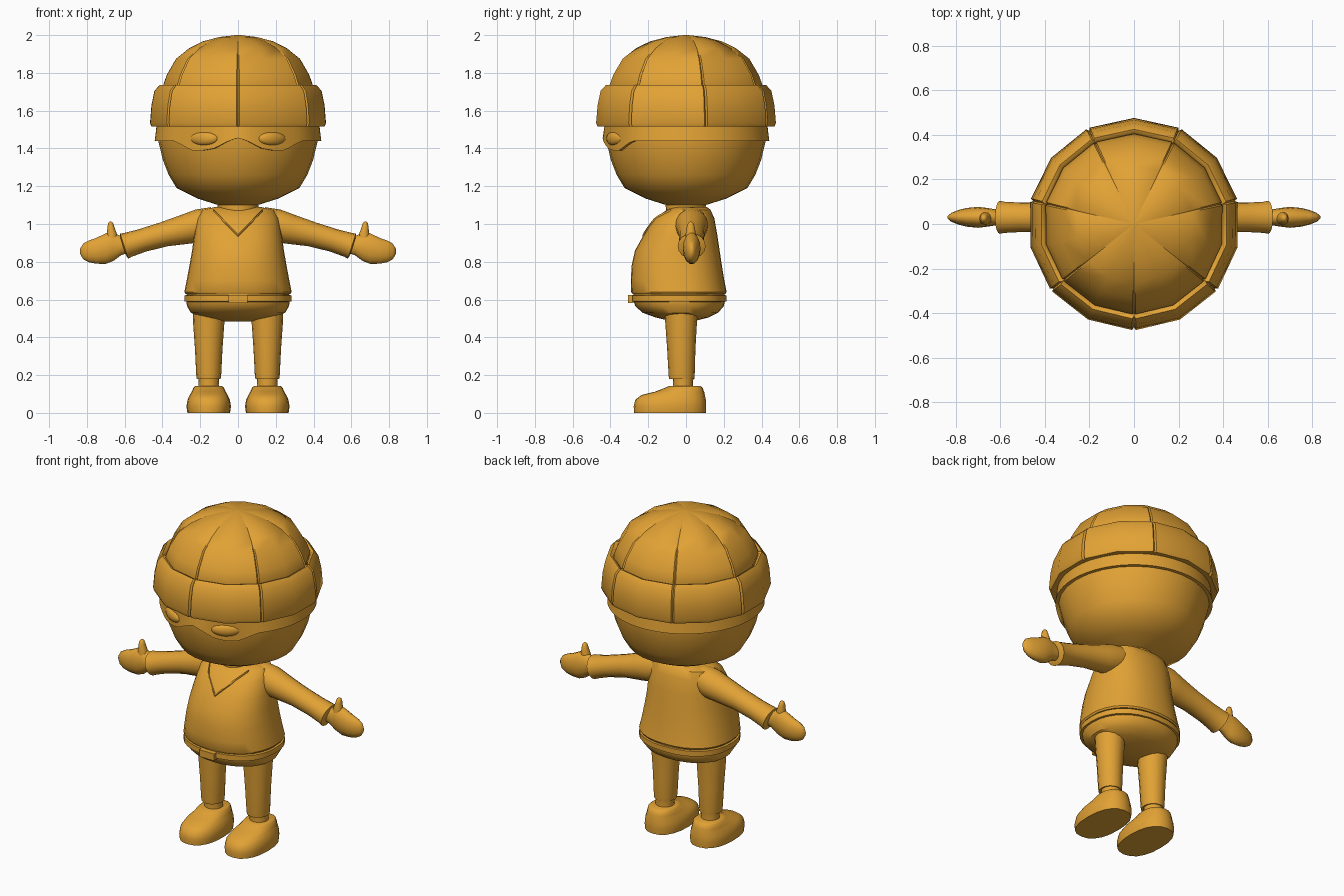
import bpy, bmesh, math
from mathutils import Vector

mat = bpy.data.materials.new("golden_orange")
mat.diffuse_color = (0.76, 0.36, 0.035, 1)


def finish(name, bm, angle=35):
    bmesh.ops.recalc_face_normals(bm, faces=bm.faces)
    me = bpy.data.meshes.new(name)
    bm.to_mesh(me)
    bm.free()
    ob = bpy.data.objects.new(name, me)
    bpy.context.collection.objects.link(ob)
    me.materials.append(mat)
    bpy.ops.object.select_all(action='DESELECT')
    ob.select_set(True)
    bpy.context.view_layer.objects.active = ob
    bpy.ops.object.shade_smooth_by_angle(angle=math.radians(angle))
    return ob


def skin(name, rings, closed=False, angle=35):
    """Join rings of points; cap the ends, or join last to first."""
    bm = bmesh.new()
    rows = [[bm.verts.new(p) for p in r] for r in rings]
    n = len(rows[0])
    pairs = list(zip(rows, rows[1:])) + ([(rows[-1], rows[0])] if closed else [])
    for a, b in pairs:
        for i in range(n):
            j = (i + 1) % n
            bm.faces.new((a[i], a[j], b[j], b[i]))
    if not closed:
        bm.faces.new(rows[0])
        bm.faces.new(rows[-1])
    return finish(name, bm, angle)


def ring(c, u, v, n=20, e=1.0):
    c, u, v = Vector(c), Vector(u), Vector(v)
    pts = []
    for i in range(n):
        t = math.tau * i / n
        a, b = math.cos(t), math.sin(t)
        pts.append(c + u * math.copysign(abs(a) ** e, a) + v * math.copysign(abs(b) ** e, b))
    return pts


def stack(name, rows, cx=0, n=24, e=1.0, angle=35):
    """Rows of (z, half width, front y, back y)."""
    return skin(name, [ring((cx, (f + b) / 2, z), (w, 0, 0), (0, (b - f) / 2, 0), n, e)
                       for z, w, f, b in rows], angle=angle)


def panelled(name, prof, depth, closed):
    """Fourteen-sided lathe with seven sewn seams."""
    rings = []
    for r, z in prof:
        pts = []
        for k in range(14):
            t = -math.pi / 2 + math.tau * k / 14
            spots = [(-0.018, 0), (0, depth), (0.018, 0)] if k % 2 == 0 else [(0, 0)]
            for dt, d in spots:
                q = max(r - d * min(1, r / 0.3), 0.002)
                pts.append((q * math.cos(t + dt), q * math.sin(t + dt), z))
        rings.append(pts)
    return skin(name, rings, closed, angle=40)


# Knitted hat
panelled("hat_dome", [(0.40, 1.68), (0.405, 1.735), (0.385, 1.79), (0.335, 1.875),
                      (0.265, 1.93), (0.19, 1.967), (0.10, 1.99), (0.012, 2.0)], 0.008, False)
panelled("hat_brim", [(0.41, 1.52), (0.468, 1.515), (0.476, 1.535), (0.468, 1.63),
                      (0.452, 1.705), (0.425, 1.735), (0.412, 1.73), (0.395, 1.70)], 0.012, True)

# Head and neck
head = [(1.09, 0.07), (1.105, 0.12), (1.135, 0.215), (1.19, 0.325), (1.26, 0.367),
        (1.34, 0.398), (1.44, 0.422), (1.53, 0.422), (1.70, 0.40)]
stack("head", [(z, r, -r, r) for z, r in head], n=28, angle=50)
stack("neck", [(1.0, 0.11, -0.11, 0.11), (1.06, 0.105, -0.105, 0.10), (1.13, 0.11, -0.11, 0.11)])


# Eye mask wrapping round the head
def mask_edge(t):
    x = abs(0.43 * math.cos(t))
    if math.sin(t) > 0 or x > 0.32:
        return 1.44
    pts = [(0, 1.455), (0.05, 1.44), (0.12, 1.402), (0.18, 1.39), (0.25, 1.39), (0.28, 1.41), (0.33, 1.44)]
    for (xa, za), (xb, zb) in zip(pts, pts[1:]):
        if x <= xb:
            return za + (zb - za) * (x - xa) / (xb - xa)
    return 1.44


def mask_ring(r, top):
    pts = []
    for i in range(84):
        t = math.tau * i / 84
        z = 1.53 if top else mask_edge(t)
        q = r if top else r - max(0, 1.44 - z) * 0.25
        pts.append((q * math.cos(t), q * math.sin(t), z))
    return pts


skin("eye_mask", [mask_ring(0.39, False), mask_ring(0.441, False),
                  mask_ring(0.43, True), mask_ring(0.39, True)], True)

# Jumper body and trousers seat
torso = [(1.09, 0.12, -0.07, 0.11), (1.075, 0.19, -0.10, 0.13), (1.03, 0.215, -0.17, 0.15),
         (0.94, 0.232, -0.225, 0.166), (0.86, 0.243, -0.27, 0.178), (0.78, 0.257, -0.288, 0.19),
         (0.70, 0.272, -0.292, 0.203), (0.64, 0.284, -0.29, 0.215), (0.63, 0.278, -0.284, 0.21)]
stack("jumper", torso, n=32, e=0.88)
stack("trouser_seat", [(0.65, 0.268, -0.275, 0.20), (0.60, 0.275, -0.28, 0.208),
                       (0.565, 0.27, -0.268, 0.20), (0.53, 0.25, -0.23, 0.17),
                       (0.505, 0.19, -0.16, 0.12), (0.485, 0.09, -0.08, 0.04)], n=32, e=0.92)
stack("belt", [(0.588, 0.27, -0.275, 0.20), (0.59, 0.284, -0.287, 0.214),
               (0.622, 0.284, -0.287, 0.214), (0.624, 0.27, -0.275, 0.20)], n=32, e=0.88)
bm = bmesh.new()
bmesh.ops.create_cube(bm, size=1)
bmesh.ops.scale(bm, vec=(0.10, 0.03, 0.042), verts=bm.verts)
bmesh.ops.translate(bm, vec=(0, -0.292, 0.603), verts=bm.verts)
finish("belt_buckle", bm)


# V-neck trim laid on the jumper front
def front_y(x, z):
    for (za, wa, fa, ba), (zb, wb, fb, bb) in zip(torso, torso[1:]):
        if zb <= z <= za:
            k = (za - z) / (za - zb)
            w, f, b = wa + (wb - wa) * k, fa + (fb - fa) * k, ba + (bb - ba) * k
            c = min(1, abs(x) / w) ** (1 / 0.88)
            return (f + b) / 2 - (b - f) / 2 * math.sqrt(1 - c * c) ** 0.88
    return 0


trim = []
for i in range(-8, 9):
    x = 0.13 * i / 8
    z = 0.94 + 0.13 * abs(i) / 8
    trim.append(ring((x, front_y(x, z), z), (0, 0.006, 0), (0, 0, 0.009), 6))
skin("collar_trim", trim)

for s, side in ((-1, "left"), (1, "right")):
    # Sleeve, cuff and hand along a drooping arm line
    a = math.radians(18)
    d = Vector((s * math.cos(a), 0, -math.sin(a)))
    up = Vector((s * math.sin(a), 0, math.cos(a)))
    base = Vector((s * 0.16, 0.03, 1.01))

    def arm(name, rows, n=16):
        skin(name, [ring(base + d * t + up * o, (0, w, 0), up * h, n) for t, o, w, h in rows])

    arm("sleeve_" + side, [(-0.04, -0.01, 0.08, 0.08), (0.04, -0.005, 0.088, 0.088),
                           (0.12, 0.0, 0.078, 0.08), (0.24, 0.01, 0.067, 0.066),
                           (0.36, 0.015, 0.066, 0.062), (0.44, 0.016, 0.07, 0.066),
                           (0.46, 0.016, 0.074, 0.07), (0.466, 0.016, 0.055, 0.05)])
    hand = [(0.57, 0.885, 0.035, 0.035), (0.62, 0.885, 0.036, 0.052), (0.66, 0.88, 0.042, 0.078),
            (0.70, 0.87, 0.047, 0.083), (0.75, 0.858, 0.042, 0.07), (0.79, 0.855, 0.032, 0.059),
            (0.82, 0.855, 0.02, 0.042), (0.836, 0.855, 0.006, 0.014)]
    skin("hand_" + side, [ring((s * x, 0.03, z), (0, w, 0), (0, 0, h), 14)
                          for x, z, w, h in hand], angle=60)
    thumb = [(0.668, 0.91, 0.04, 0.03), (0.668, 0.95, 0.026, 0.028),
             (0.673, 0.985, 0.018, 0.022), (0.674, 1.005, 0.013, 0.015), (0.674, 1.012, 0.005, 0.005)]
    skin("thumb_" + side, [ring((s * x, 0.025, z), (w, 0, 0), (0, h, 0), 10)
                           for x, z, w, h in thumb], angle=60)

    # Leg, ankle and shoe
    cx = s * 0.155
    stack("leg_" + side, [(0.56, 0.085, -0.115, 0.065), (0.48, 0.083, -0.11, 0.058),
                          (0.34, 0.073, -0.10, 0.05), (0.20, 0.066, -0.092, 0.046),
                          (0.18, 0.063, -0.09, 0.044), (0.178, 0.045, -0.06, 0.03)], cx, 16)
    stack("ankle_" + side, [(0.11, 0.056, -0.07, 0.04), (0.15, 0.053, -0.068, 0.036),
                            (0.19, 0.056, -0.07, 0.04)], cx, 16)
    shoe = [(0.0, 0.113, -0.275, 0.105), (0.035, 0.118, -0.277, 0.107), (0.07, 0.112, -0.268, 0.105),
            (0.095, 0.10, -0.235, 0.10), (0.112, 0.09, -0.165, 0.096),
            (0.135, 0.08, -0.105, 0.087), (0.142, 0.07, -0.09, 0.075)]
    stack("shoe_" + side, shoe, cx, 20, 0.85, angle=50)

    # Eye bulging through the mask
    bm = bmesh.new()
    bmesh.ops.create_uvsphere(bm, u_segments=16, v_segments=10, radius=1)
    bmesh.ops.scale(bm, vec=(0.075, 0.025, 0.035), verts=bm.verts)
    for v in bm.verts:
        x = v.co.x + 0.18
        v.co = (s * x, v.co.y - math.sqrt(0.424 ** 2 - x * x), v.co.z + 1.452)
    finish("eye_" + side, bm, 60)
